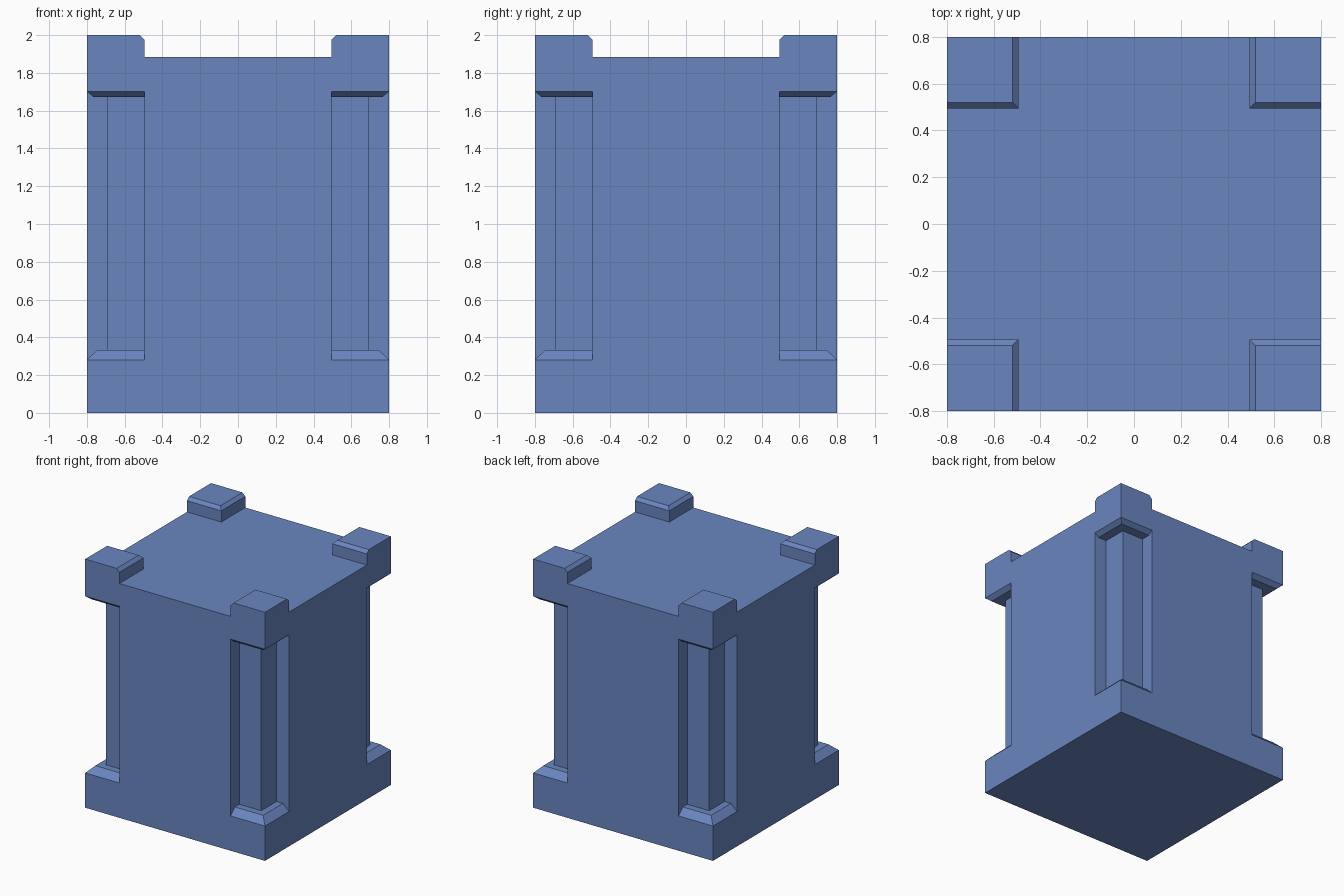
import bpy, bmesh

if "Cube" in bpy.data.objects:
    bpy.data.objects.remove(bpy.data.objects["Cube"])

INNER, OUTER, BODY_TOP = 0.495, 0.80, 1.885

# Slate blue paint
blue = bpy.data.materials.new("slate_blue")
blue.diffuse_color = (0.144, 0.238, 0.527, 1)
blue.use_nodes = True
blue.node_tree.nodes["Principled BSDF"].inputs["Base Color"].default_value = blue.diffuse_color


def make_object(name, bm):
    bmesh.ops.recalc_face_normals(bm, faces=bm.faces)
    mesh = bpy.data.meshes.new(name)
    bm.to_mesh(mesh)
    bm.free()
    mesh.materials.append(blue)
    obj = bpy.data.objects.new(name, mesh)
    bpy.context.collection.objects.link(obj)
    return obj


def loft(bm, rings):
    """Closed solid through a stack of rings with equal point counts."""
    loops = [[bm.verts.new(p) for p in ring] for ring in rings]
    n = len(loops[0])
    for lo, hi in zip(loops, loops[1:]):
        for i in range(n):
            j = (i + 1) % n
            bm.faces.new((lo[i], lo[j], hi[j], hi[i]))
    bm.faces.new(loops[0][::-1])
    bm.faces.new(loops[-1])


# Main body: cross-shaped prism, leaving the four corners free
a, b = INNER, OUTER
plus = [(a, -b), (a, -a), (b, -a), (b, a), (a, a), (a, b),
        (-a, b), (-a, a), (-b, a), (-b, -a), (-a, -a), (-a, -b)]
bm = bmesh.new()
loft(bm, [[(x, y, z) for x, y in plus] for z in (0, BODY_TOP)])
body = make_object("crate_body", bm)

# Corner posts: bevelled foot, recessed shaft, bevelled head (z, inner, outer)
profile = [(0, a, b), (0.28, a, b), (0.332, a, 0.747), (0.332, a, 0.69),
           (1.672, a, 0.69), (1.672, a, 0.765), (1.702, a, b),
           (1.975, a, b), (2.0, 0.52, b)]
bm = bmesh.new()
for sx in (-1, 1):
    for sy in (-1, 1):
        loft(bm, [[(sx * i, sy * i, z), (sx * o, sy * i, z),
                   (sx * o, sy * o, z), (sx * i, sy * o, z)]
                  for z, i, o in profile])
posts = make_object("corner_posts", bm)
posts.hide_render = True
posts.hide_viewport = True

# Fuse the posts into the body and clean up the flat faces
union = body.modifiers.new("fuse_posts", 'BOOLEAN')
union.operation = 'UNION'
union.solver = 'EXACT'
union.object = posts
flat = body.modifiers.new("merge_flat_faces", 'DECIMATE')
flat.decimate_type = 'DISSOLVE'
flat.angle_limit = 0.02
